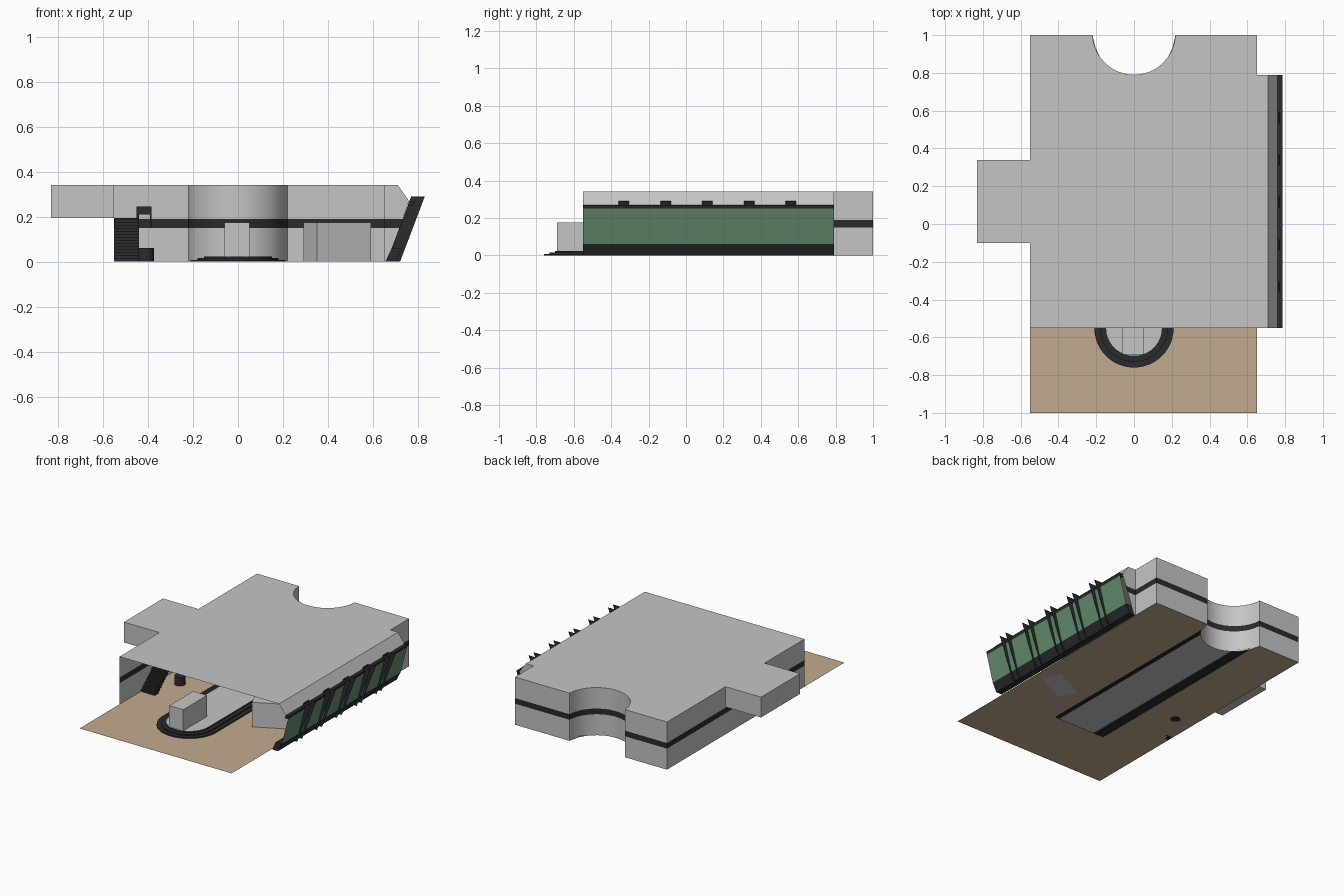
import bpy, bmesh, math

if "Cube" in bpy.data.objects:
    bpy.data.objects.remove(bpy.data.objects["Cube"])


def material(name, rgb):
    m = bpy.data.materials.new(name)
    m.diffuse_color = (*rgb, 1)
    m.use_nodes = True
    m.node_tree.nodes["Principled BSDF"].inputs["Base Color"].default_value = m.diffuse_color
    return m


GREY = material("hull grey", (0.56, 0.56, 0.56))
BLACK = material("trim black", (0.024, 0.024, 0.026))
TAN = material("floor tan", (0.54, 0.41, 0.28))
GREEN = material("window green", (0.13, 0.27, 0.16))


def mesh(name, verts, faces, mats, index=None, fix=False):
    me = bpy.data.meshes.new(name)
    me.from_pydata(verts, [], faces)
    for m in mats:
        me.materials.append(m)
    if index:
        for p, i in zip(me.polygons, index):
            p.material_index = i
    if fix:
        bm = bmesh.new()
        bm.from_mesh(me)
        bmesh.ops.recalc_face_normals(bm, faces=bm.faces)
        bm.to_mesh(me)
        bm.free()
    ob = bpy.data.objects.new(name, me)
    bpy.context.collection.objects.link(ob)
    return ob


def prism(name, poly, z0, z1, mat):
    """Upright prism over a plan outline."""
    n = len(poly)
    v = [(x, y, z0) for x, y in poly] + [(x, y, z1) for x, y in poly]
    f = [tuple(range(n)), tuple(range(n, 2 * n))]
    f += [(i, (i + 1) % n, (i + 1) % n + n, i + n) for i in range(n)]
    return mesh(name, v, f, [mat], fix=True)


def box(name, x0, x1, y0, y1, z0, z1, mat):
    return prism(name, [(x0, y0), (x1, y0), (x1, y1), (x0, y1)], z0, z1, mat)


def along_y(name, prof, y0, y1, mat, closed=True):
    """Sweep an x-z profile along y."""
    n = len(prof)
    v = [(x, y0, z) for x, z in prof] + [(x, y1, z) for x, z in prof]
    f = [(i, (i + 1) % n, (i + 1) % n + n, i + n) for i in range(n if closed else n - 1)]
    if closed:
        f += [tuple(range(n)), tuple(range(n, 2 * n))]
    return mesh(name, v, f, [mat], fix=closed)


L, R, F, B, WY, H = -0.55, 0.65, -0.55, 1.0, 0.79, 0.34
BANDS = [0, 0.15, 0.19, H]
CY, CR = 1.01, 0.22


def notch_y(x):
    return CY - math.sqrt(max(CR * CR - x * x, 0))


# round recess in the back wall, left to right
a0 = math.asin(0.01 / CR)
notch = [(-CR * math.cos(a), CY - CR * math.sin(a))
         for a in [a0 + (math.pi - 2 * a0) * i / 16 for i in range(17)]]


def wall(name, path, bands=BANDS):
    """Sheet wall with a dark stripe in the middle band."""
    n = len(path)
    v = [(x, y, z) for z in bands for x, y in path]
    f, idx = [], []
    for b in range(len(bands) - 1):
        for i in range(n - 1):
            f.append((b * n + i + 1, b * n + i, (b + 1) * n + i, (b + 1) * n + i + 1))
            idx.append(1 if bands[b] == 0.15 else 0)
    return mesh(name, v, f, [GREY, BLACK], idx)


# walls, with an opening into the raised side alcove
wall("left_wall_front", [(L, F), (L, -0.1)])
wall("left_wall_under_alcove", [(L, -0.1), (L, 0.34)], [0, 0.15, 0.19, 0.2])
wall("left_wall_back", [(L, 0.34), (L, B)])
wall("back_wall_left", [(L, B), notch[0]])
recess = wall("back_recess", notch)
for p in recess.data.polygons:
    p.use_smooth = True
wall("back_wall_right", [notch[-1], (R, B)])
wall("right_wall_back", [(R, B), (R, WY)])

# end wall closing the window bay
zs = [0, 0.15, 0.19, 0.27, H]
xs = [0.66, 0.717, 0.732, 0.76, 0.71]
mesh("bay_end_wall", [(R, WY, z) for z in zs] + [(x, WY, z) for x, z in zip(xs, zs)],
     [(i, i + 1, i + 6, i + 5) for i in range(4)], [GREY, BLACK], [0, 1, 0, 0])

# roof
roof = [(L, F), (0.71, F), (0.71, WY), (R, WY), (R, B)] + notch[::-1]
roof += [(L, B), (L, 0.34), (-0.83, 0.34), (-0.83, -0.1), (L, -0.1)]
mesh("roof", [(x, y, H) for x, y in roof], [tuple(range(len(roof)))], [GREY])
along_y("roof_slope", [(0.76, 0.27), (0.71, H)], F, WY, GREY, closed=False)

# side alcove
A = [(L, 0.34), (-0.83, 0.34), (-0.83, -0.1), (L, -0.1)]
mesh("side_alcove", [(x, y, z) for z in (0.195, H) for x, y in A],
     [(0, 1, 2, 3), (0, 4, 5, 1), (1, 5, 6, 2), (2, 6, 7, 3)], [GREY])

# floor, open beneath the walkway
W = 0.2
fl = [(L, -1), (R, -1), (R, F), (W, F), (-W, F), (L, F),
      (R, B), notch[-1], (W, notch_y(W)), (L, B), notch[0], (-W, notch_y(W))]
mesh("floor", [(x, y, 0) for x, y in fl],
     [(0, 1, 2, 3, 4, 5), (3, 2, 6, 7, 8), (5, 4, 11, 10, 9)], [TAN])

# raised walkway with stepped dark edge and round front end
rings = [(0.21, 0), (0.21, 0.008), (0.18, 0.008), (0.18, 0.016), (0.15, 0.016), (0.15, 0.024)]
SEG = 24
verts, faces = [], []
for r, z in rings:
    verts.append((-r, notch_y(r), z))
    for i in range(SEG + 1):
        a = math.pi * i / SEG
        verts.append((-r * math.cos(a), F - r * math.sin(a), z))
    verts.append((r, notch_y(r), z))
n = SEG + 3
for k in range(len(rings) - 1):
    faces += [(k * n + i, k * n + i + 1, (k + 1) * n + i + 1, (k + 1) * n + i) for i in range(n - 1)]
top = list(range((len(rings) - 1) * n, len(rings) * n))
for i in range(1, 10):
    x = 0.15 - 0.03 * i
    top.append(len(verts))
    verts.append((x, notch_y(x), 0.024))
faces.append(tuple(top))
mesh("walkway", verts, faces, [BLACK, GREY], [0] * (len(faces) - 1) + [1])

# consoles
box("central_console", -0.06, 0.05, -0.69, -0.42, 0.024, 0.175, GREY)
prism("angled_console", [(0.35, -0.34), (0.59, -0.22), (0.53, -0.10), (0.29, -0.22)], 0, 0.175, GREY)

# slanted window bay
along_y("window_sill", [(0.655, 0), (0.70, 0), (0.73, 0.06), (0.683, 0.06)], F, WY, BLACK)
along_y("window_glass", [(0.73, 0.06), (0.78, 0.25)], F, WY, GREEN, closed=False)
along_y("window_header", [(0.755, 0.25), (0.78, 0.25), (0.785, 0.27), (0.76, 0.27)], F, WY, BLACK)
for i in range(5):
    y = -0.333 + 0.2235 * i
    v = [(x, y + d, z) for d in (-0.028, 0.028)
         for x, z in ((0.66, 0), (0.72, 0), (0.83, 0.29), (0.77, 0.29))]
    mesh("window_mullion", v, [(0, 1, 2, 3), (4, 7, 6, 5), (0, 4, 7, 3)], [BLACK])

# stairs up to the alcove
N = 14
for i in range(N):
    y = -0.31 + 0.21 * i / N
    box("stair_step", L + 0.002, -0.44, y, y + 0.015, max(0, 0.19 * (i - 2) / N), 0.19 * (i + 1) / N, BLACK)
box("stair_landing", L + 0.002, -0.44, -0.1, 0.34, 0.175, 0.194, BLACK)

# small stool and standing screen beside the stairs
prism("stool", [(-0.41 + 0.036 * math.cos(math.tau * i / 16), -0.07 + 0.036 * math.sin(math.tau * i / 16))
                for i in range(16)], 0, 0.06, BLACK)
box("screen_top", -0.45, -0.385, -0.03, 0.0, 0.21, 0.245, BLACK)
box("screen_post", -0.45, -0.44, -0.03, 0.0, 0, 0.21, BLACK)
box("screen_side", -0.392, -0.385, -0.03, 0.0, 0.15, 0.21, BLACK)
